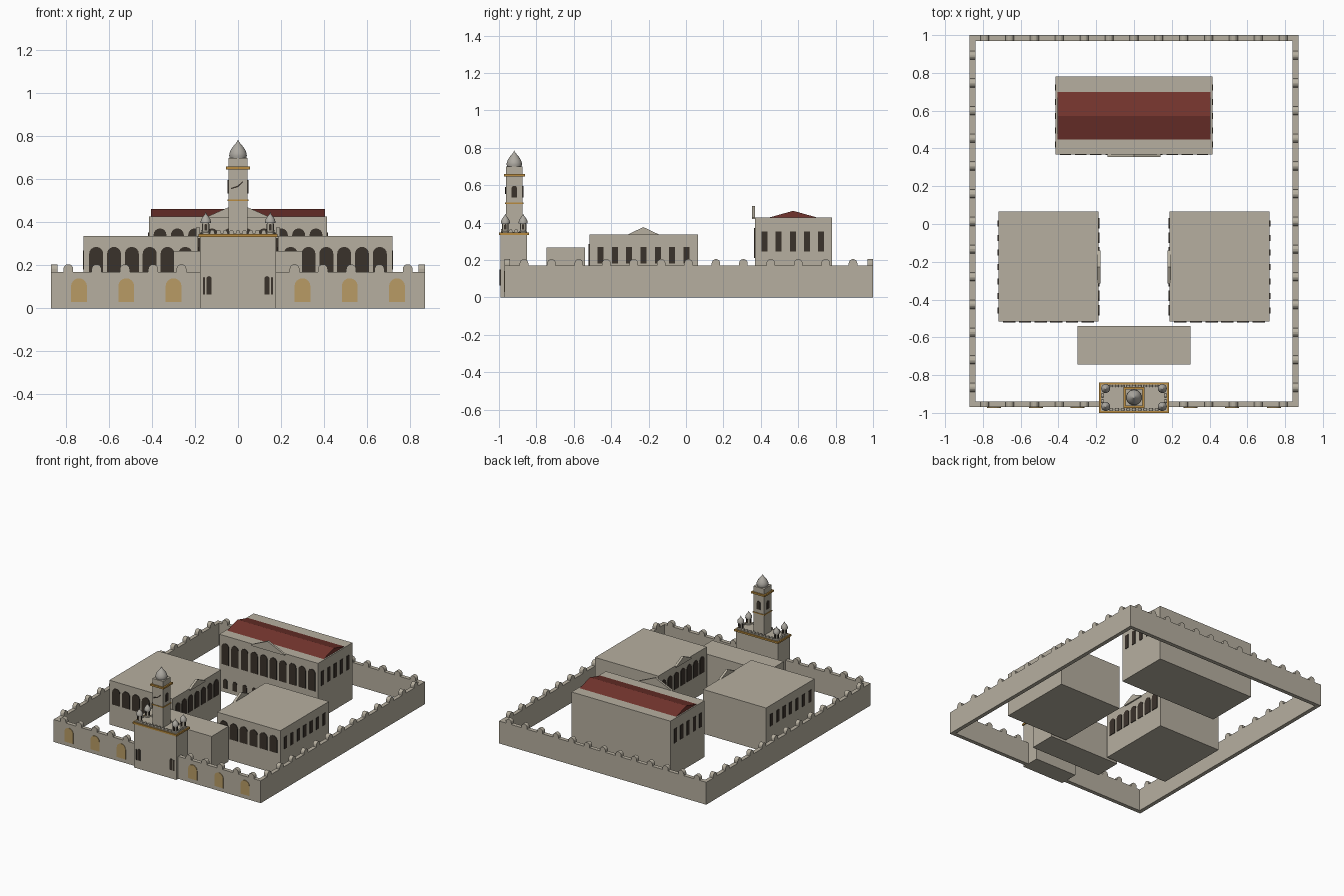
import bpy, bmesh, math
from mathutils import Vector, Matrix

if "Cube" in bpy.data.objects:
    bpy.data.objects.remove(bpy.data.objects["Cube"])


def material(name, r, g, b):
    m = bpy.data.materials.new(name)
    m.diffuse_color = (r, g, b, 1)
    m.use_nodes = True
    m.node_tree.nodes["Principled BSDF"].inputs["Base Color"].default_value = m.diffuse_color
    return m


STONE = material("stone", 0.47, 0.43, 0.35)
DARK = material("dark_opening", 0.042, 0.032, 0.024)
OCHRE = material("ochre_panel", 0.48, 0.33, 0.13)
GOLD = material("gold_trim", 0.48, 0.26, 0.05)
ROOF = material("red_roof", 0.17, 0.034, 0.026)
DOME = material("grey_dome", 0.42, 0.40, 0.36)

# Each facing gives the horizontal direction along a wall and its outward normal
FACING = {
    "front": (Vector((1, 0, 0)), Vector((0, -1, 0))),
    "back": (Vector((-1, 0, 0)), Vector((0, 1, 0))),
    "right": (Vector((0, 1, 0)), Vector((1, 0, 0))),
    "left": (Vector((0, -1, 0)), Vector((-1, 0, 0))),
}


def finish(name, bm, mat):
    bmesh.ops.recalc_face_normals(bm, faces=bm.faces[:])
    me = bpy.data.meshes.new(name)
    bm.to_mesh(me)
    bm.free()
    me.materials.append(mat)
    ob = bpy.data.objects.new(name, me)
    bpy.context.collection.objects.link(ob)
    return ob


def add_box(bm, x0, x1, y0, y1, z0, z1):
    mat = (Matrix.Translation(((x0 + x1) / 2, (y0 + y1) / 2, (z0 + z1) / 2))
           @ Matrix.Diagonal((x1 - x0, y1 - y0, z1 - z0, 1)))
    bmesh.ops.create_cube(bm, size=1, matrix=mat)


def box(name, mat, *dims):
    bm = bmesh.new()
    add_box(bm, *dims)
    return finish(name, bm, mat)


def add_prism(bm, facing, x, y, profile, depth):
    """Extrude a (u, z) profile outward from the point x, y on a wall."""
    u, n = FACING[facing]
    base = [bm.verts.new(Vector((x, y, 0)) + u * p + Vector((0, 0, z))) for p, z in profile]
    face = bm.faces.new(base)
    top = bmesh.ops.extrude_face_region(bm, geom=[face])["geom"]
    bmesh.ops.translate(bm, vec=n * depth, verts=[v for v in top if isinstance(v, bmesh.types.BMVert)])


def arch(w, z0, z1, n=8):
    r = w / 2
    return [(-r, z0)] + [(-r * math.cos(math.pi * i / n), z1 - r + r * math.sin(math.pi * i / n))
                         for i in range(n + 1)] + [(r, z0)]


def rect(w, z0, z1):
    return [(-w / 2, z0), (w / 2, z0), (w / 2, z1), (-w / 2, z1)]


def row(name, mat, facing, points, profile, depth=0.004):
    bm = bmesh.new()
    for x, y in points:
        add_prism(bm, facing, x, y, profile, depth)
    return finish(name, bm, mat)


def spread(a, b, n):
    return [a + (b - a) * i / (n - 1) for i in range(n)]


def lathe(name, mat, x, y, profile, n=24):
    bm = bmesh.new()
    vs = [bm.verts.new((x + r, y, z)) for r, z in profile]
    es = [bm.edges.new(p) for p in zip(vs, vs[1:])]
    bmesh.ops.spin(bm, geom=vs + es, cent=(x, y, 0), axis=(0, 0, 1), angle=2 * math.pi, steps=n)
    bmesh.ops.remove_doubles(bm, verts=bm.verts[:], dist=1e-5)
    ob = finish(name, bm, mat)
    bpy.context.view_layer.objects.active = ob
    ob.select_set(True)
    bpy.ops.object.shade_smooth_by_angle(angle=math.radians(35))
    ob.select_set(False)


# Perimeter wall
W, Y0, Y1, T, H = 0.87, -0.97, 1.0, 0.03, 0.17
bm = bmesh.new()
outer = [(-W, Y0), (W, Y0), (W, Y1), (-W, Y1)]
inner = [(-W + T, Y0 + T), (W - T, Y0 + T), (W - T, Y1 - T), (-W + T, Y1 - T)]
rings = [[bm.verts.new((x, y, z)) for x, y in loop] for loop, z in
         ((outer, 0), (outer, H), (inner, H), (inner, 0))]
for a, b in zip(rings, rings[1:] + rings[:1]):
    for i in range(4):
        j = (i + 1) % 4
        bm.faces.new((a[i], a[j], b[j], b[i]))
finish("perimeter_wall", bm, STONE)

# Rounded wall merlons and ochre arches on the front wall
cap = arch(0.046, H - 0.002, 0.205)
xs, ys = spread(-0.79, 0.79, 13), spread(-0.866, 0.893, 13)
row("front_merlons", STONE, "front", [(x, Y0 + T) for x in xs if abs(x) > 0.2], cap, T)
row("back_merlons", STONE, "back", [(x, Y1 - T) for x in xs], cap, T)
row("right_merlons", STONE, "right", [(W - T, y) for y in ys], cap, T)
row("left_merlons", STONE, "left", [(-W + T, y) for y in ys], cap, T)
row("wall_panels", OCHRE, "front", [(s * x, Y0) for s in (-1, 1) for x in (0.30, 0.52, 0.74)],
    arch(0.074, 0.03, 0.14))

# Gatehouse with cornice and slit windows
TY = -0.918
box("gatehouse", STONE, -0.177, 0.177, -0.993, -0.85, 0, 0.335)
box("gatehouse_cornice", GOLD, -0.185, 0.185, -1.0, -0.84, 0.333, 0.346)
box("gatehouse_roof", STONE, -0.175, 0.175, -0.99, -0.85, 0.34, 0.349)
row("gate_windows", DARK, "front", [(-0.135, -0.993), (0.135, -0.993)], arch(0.024, 0.065, 0.15))
row("gate_slits", DARK, "front", [(-0.158, -0.993), (0.158, -0.993)], arch(0.01, 0.065, 0.145))

# Small parapet merlons round the gatehouse roof
tooth = arch(0.02, 0.345, 0.365, 6)
gx = spread(-0.12, 0.12, 9)
row("parapet_front", STONE, "front", [(x, -0.978) for x in gx], tooth, 0.01)
row("parapet_back", STONE, "back", [(x, -0.862) for x in gx], tooth, 0.01)
for side, s in (("right", 1), ("left", -1)):
    row("parapet_" + side, STONE, side, [(s * 0.162, TY + d) for d in (-0.02, 0.0 + 0.01)], tooth, 0.01)

# Four corner turrets
for x in (-0.15, 0.15):
    for y in (-0.966, -0.871):
        lathe("corner_turret", STONE, x, y, [(0, 0.34), (0.021, 0.34), (0.021, 0.352), (0.016, 0.356),
                                             (0.016, 0.398), (0, 0.398)], 12)
        lathe("turret_dome", DOME, x, y, [(0, 0.396), (0.024, 0.396), (0.024, 0.404), (0.021, 0.415),
                                          (0.013, 0.427), (0.005, 0.437), (0, 0.448)], 16)
        for f in FACING:
            n = FACING[f][1] * 0.0145
            row("turret_window", DARK, f, [(x + n.x, y + n.y)], arch(0.012, 0.362, 0.392, 6), 0.003)

# Clock tower
S = 0.045
box("tower_shaft", STONE, -S, S, TY - S, TY + S, 0.34, 0.70)
for z0, z1, r in ((0.646, 0.659, 0.056), (0.50, 0.507, 0.049)):
    box("tower_band", GOLD, -r, r, TY - r, TY + r, z0, z1)
lathe("tower_dome", DOME, 0, TY, [(0, 0.698), (0.038, 0.698), (0.041, 0.71), (0.040, 0.722), (0.034, 0.737),
                                  (0.024, 0.752), (0.012, 0.766), (0.005, 0.776), (0, 0.786)])
for f in ("right", "left", "back"):
    n = FACING[f][1] * S
    row("tower_window_" + f, DARK, f, [(n.x, TY + n.y)], arch(0.03, 0.535, 0.597))
row("clock_hands", DARK, "front", [(0, TY - S)],
    [(-0.033, 0.554), (0.002, 0.565), (0.024, 0.587), (0.021, 0.591), (-0.002, 0.571), (-0.033, 0.560)], 0.006)

# Front hall
box("front_hall", STONE, -0.30, 0.30, -0.745, -0.54, 0, 0.268)

# Two side halls, with arcades to the front and courtyard and plain windows outside
for s, inner_f, outer_f in ((-1, "right", "left"), (1, "left", "right")):
    a, b = sorted((s * 0.187, s * 0.718))
    box("side_hall", STONE, a, b, -0.517, 0.065, 0, 0.336)
    row("hall_front_arches", DARK, "front", [(s * x, -0.517) for x in spread(0.245, 0.66, 6)],
        arch(0.065, 0.16, 0.286))
    wy = spread(-0.457, 0.003, 7)
    row("hall_outer_windows", DARK, outer_f, [(s * 0.718, y) for y in wy], rect(0.032, 0.18, 0.27))
    row("hall_court_arches", DARK, inner_f, [(s * 0.187, y) for y in wy], arch(0.056, 0.16, 0.285))
    row("hall_pediment", STONE, inner_f, [(s * 0.195, -0.228)],
        [(-0.088, 0.325), (0.088, 0.325), (0.088, 0.334), (0, 0.376), (-0.088, 0.334)], 0.018)

# Main hall at the back with red gable roof
BY = 0.368
box("main_hall", STONE, -0.415, 0.415, BY, 0.78, 0, 0.428)
row("main_roof", ROOF, "right", [(-0.405, 0.573)], [(-0.132, 0.426), (0.132, 0.426), (0, 0.463)], 0.81)
mx = spread(-0.363, 0.363, 10)
row("main_arches", DARK, "front", [(x, BY) for x in mx], arch(0.06, 0.21, 0.372))
row("main_lower_windows", DARK, "front", [(x, BY) for x in mx], arch(0.035, 0.03, 0.10))
for side, s in (("right", 1), ("left", -1)):
    row("main_side_windows", DARK, side, [(s * 0.415, y) for y in spread(0.42, 0.722, 5)],
        rect(0.032, 0.245, 0.352))
row("main_pediment", STONE, "front", [(0, BY + 0.002)],
    [(-0.14, 0.42), (0.14, 0.42), (0.14, 0.428), (0, 0.49), (-0.14, 0.428)], 0.016)
